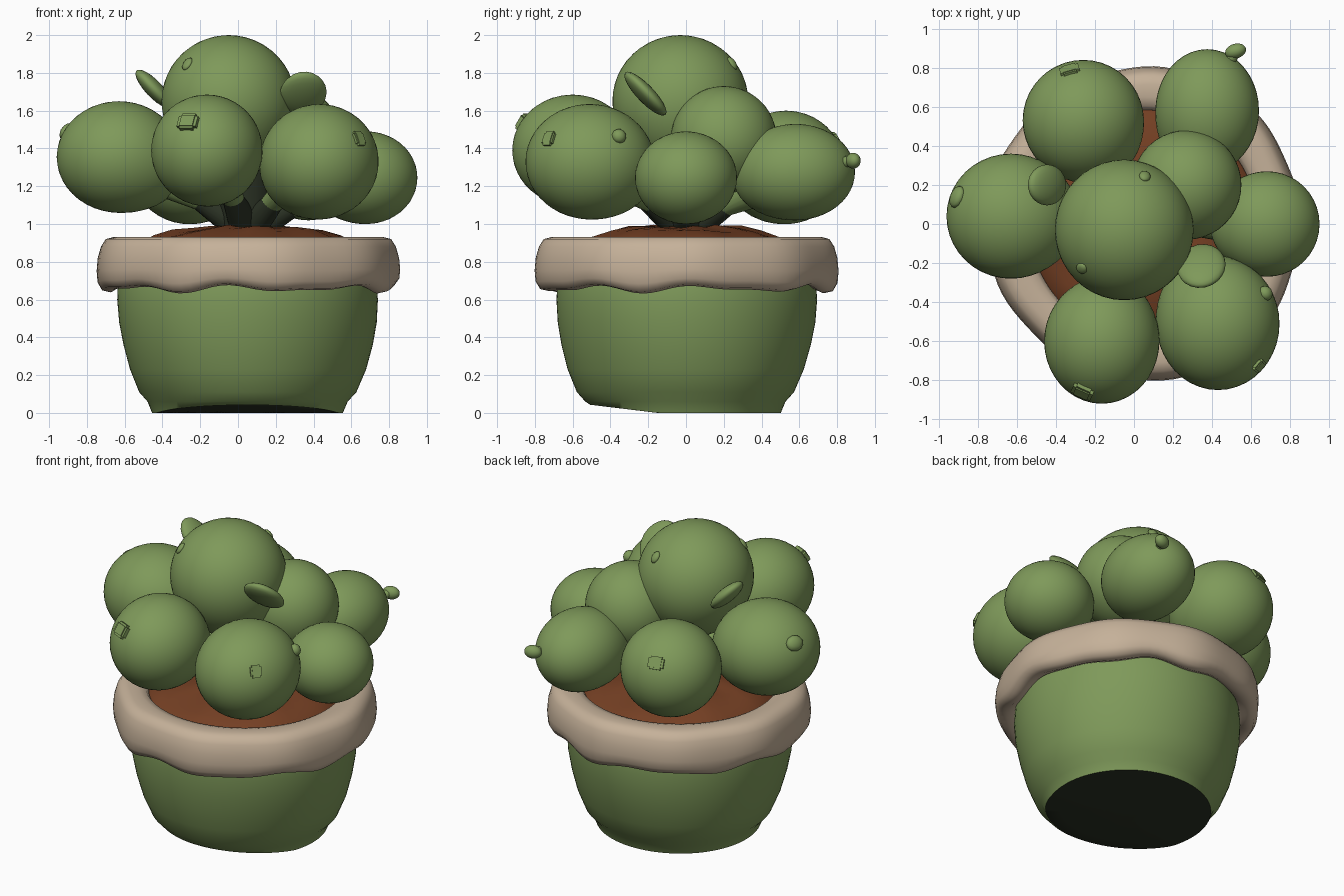
import bpy, bmesh, math, random
from mathutils import Vector, Matrix

if "Cube" in bpy.data.objects:
    bpy.data.objects.remove(bpy.data.objects["Cube"])

random.seed(4)
CX = 0.05  # the pot sits slightly right of the origin


def material(name, col):
    m = bpy.data.materials.new(name)
    m.diffuse_color = (*col, 1)
    m.use_nodes = True
    m.node_tree.nodes["Principled BSDF"].inputs["Base Color"].default_value = m.diffuse_color
    return m


GREEN = material("leaf green", (0.21, 0.32, 0.102))
BEIGE = material("beige rim", (0.56, 0.44, 0.32))
SOIL = material("brown soil", (0.175, 0.05, 0.017))
DARK = material("dark green black", (0.024, 0.032, 0.018))


def finish(name, bm, *mats, angle=50):
    bmesh.ops.recalc_face_normals(bm, faces=bm.faces)
    me = bpy.data.meshes.new(name)
    bm.to_mesh(me)
    bm.free()
    ob = bpy.data.objects.new(name, me)
    bpy.context.collection.objects.link(ob)
    for m in mats:
        me.materials.append(m)
    bpy.ops.object.select_all(action='DESELECT')
    ob.select_set(True)
    bpy.context.view_layer.objects.active = ob
    bpy.ops.object.shade_smooth_by_angle(angle=math.radians(angle))
    return ob


def lathe(profile, shape, seg=96, closed=False, dark_rows=0):
    """Revolve (r, z) points; shape(r, z, angle) bends each point."""
    bm = bmesh.new()
    rings = []
    for r, z in profile:
        ring = []
        for i in range(seg):
            a = 2 * math.pi * i / seg
            rr, zz = shape(r, z, a)
            ring.append(bm.verts.new((CX + rr * math.cos(a), rr * math.sin(a), zz)))
        rings.append(ring)
    n = len(rings)
    for j in range(n if closed else n - 1):
        a, b = rings[j], rings[(j + 1) % n]
        for i in range(seg):
            k = (i + 1) % seg
            f = bm.faces.new((a[i], a[k], b[k], b[i]))
            f.material_index = 1 if j < dark_rows else 0
    return bm, rings


# Pot body with a dark underside that lifts a little at the front
def pot_shape(r, z, a):
    if z < 0.02:
        z += 0.045 * max(0, (-r * math.sin(a) - 0.15) / 0.37)
    wob = 1 + 0.006 * math.sin(3 * a + 5 * z)
    return r * wob, z


bm, rings = lathe([(0.15, 0), (0.30, 0), (0.42, 0), (0.505, 0), (0.53, 0.025 + 0.035),
                   (0.575, 0.11), (0.625, 0.23), (0.66, 0.36), (0.682, 0.48),
                   (0.69, 0.60), (0.685, 0.68), (0.66, 0.80)], pot_shape, dark_rows=3)
f = bm.faces.new(rings[0])
f.material_index = 1
finish("pot_body", bm, GREEN, DARK)


# Rolled rim with a wavy lower edge
def rim_shape(r, z, a):
    low = max(0, (0.80 - z) / 0.15)
    wave = 0.6 * math.sin(7 * a + 0.6) + 0.4 * math.sin(11 * a + 2)
    z += low * (0.014 + 0.022 * wave)
    if r > 0.7:
        r += 0.007 * math.sin(9 * a + 1)
    return r, z


bm, _ = lathe([(0.58, 0.84), (0.585, 0.89), (0.605, 0.92), (0.65, 0.932), (0.71, 0.932),
               (0.755, 0.92), (0.78, 0.88), (0.797, 0.82), (0.803, 0.75), (0.798, 0.69),
               (0.775, 0.65), (0.73, 0.64), (0.69, 0.66), (0.66, 0.70), (0.64, 0.78)],
              rim_shape, closed=True)
finish("pot_rim", bm, BEIGE)


# Domed, uneven soil
def soil_shape(r, z, a):
    lump = math.sin(3 * a + 9 * r) * math.sin(5 * a - 7 * r + 1)
    return r, z + (0.012 * lump + random.uniform(-0.003, 0.003)) * min(1, r * 4)


bm, rings = lathe([(0.60, 0.86), (0.57, 0.895), (0.50, 0.93), (0.40, 0.962), (0.30, 0.978),
                   (0.20, 0.985), (0.10, 0.985), (0.03, 0.985)], soil_shape, seg=48)
bm.faces.new(rings[-1])
finish("soil", bm, SOIL)

# Bulbs: centre and radii
ROOT = Vector((0.05, 0.0, 1.0))
BULBS = {
    "top_bulb": ((-0.05, -0.03, 1.65), (0.355, 0.36, 0.35)),
    "left_bulb": ((-0.63, 0.04, 1.355), (0.33, 0.32, 0.295)),
    "front_left_bulb": ((-0.165, -0.60, 1.39), (0.295, 0.32, 0.295)),
    "front_right_bulb": ((0.43, -0.51, 1.33), (0.315, 0.34, 0.305)),
    "right_bulb": ((0.68, 0.0, 1.245), (0.27, 0.27, 0.245)),
    "inner_back_bulb": ((0.27, 0.20, 1.45), (0.28, 0.28, 0.28)),
    "back_right_bulb": ((0.375, 0.58, 1.275), (0.265, 0.315, 0.255)),
    "back_left_bulb": ((-0.26, 0.53, 1.30), (0.31, 0.31, 0.30)),
}


def cone(name, p, q, r1, r2, mat):
    p, q = Vector(p), Vector(q)
    d = q - p
    bm = bmesh.new()
    m = Matrix.Translation((p + q) / 2) @ d.to_track_quat('Z', 'Y').to_matrix().to_4x4()
    bmesh.ops.create_cone(bm, cap_ends=True, segments=20, radius1=r1, radius2=r2,
                          depth=d.length, matrix=m)
    finish(name, bm, mat)


for name, (c, rad) in BULBS.items():
    c = Vector(c)
    inward = (ROOT - c).normalized()
    bm = bmesh.new()
    bmesh.ops.create_icosphere(bm, subdivisions=4, radius=1)
    for v in bm.verts:
        d = v.co.copy()
        # slightly pear shaped toward the stem
        s = 1 + 0.10 * max(0, d.dot(inward)) ** 4
        v.co = c + Vector(d[i] * rad[i] * s for i in range(3))
    finish(name, bm, GREEN)
    # neck joining the bulb to the trunk
    if name not in ("top_bulb", "inner_back_bulb"):
        cone(name.replace("bulb", "neck"), ROOT.lerp(c, 0.28), ROOT.lerp(c, 0.75),
             0.05, 0.10, GREEN)
        cone(name.replace("bulb", "branch"), (0.05, 0, 0.96), ROOT.lerp(c, 0.42),
             0.09, 0.05, DARK)

# Central trunk
cone("trunk", (0.05, 0, 0.94), (0.04, 0, 1.4), 0.13, 0.18, DARK)


# Flat leaves on the top bulb
def leaf(name, centre, long_axis, side_axis, sizes):
    x = Vector(long_axis).normalized()
    n = x.cross(Vector(side_axis)).normalized()
    y = n.cross(x)
    bm = bmesh.new()
    bmesh.ops.create_icosphere(bm, subdivisions=3, radius=1)
    for v in bm.verts:
        p = v.co.copy()
        v.co = (Vector(centre) + x * p.x * sizes[0] + y * p.y * sizes[1] + n * p.z * sizes[2])
    finish(name, bm, GREEN)


leaf("left_leaf", (-0.445, 0.20, 1.715), (-0.17, 0, 0.18), (0, 1, 0), (0.135, 0.105, 0.045))
leaf("right_leaf", (0.345, -0.215, 1.69), (0, -0.22, 0.23), (1, 0, 0.15), (0.155, 0.125, 0.045))


# Small raised buds on the bulb surfaces
def bud(name, bulb, toward, w, h, t, square=False):
    c, rad = BULBS[bulb]
    c = Vector(c)
    d = Vector(toward) - c
    k = math.sqrt(sum((d[i] / rad[i]) ** 2 for i in range(3)))
    p = c + d / k
    n = Vector(d[i] / rad[i] ** 2 for i in range(3)).normalized()
    m = Matrix.Translation(p) @ n.to_track_quat('Z', 'Y').to_matrix().to_4x4()
    bm = bmesh.new()
    if square:
        bmesh.ops.create_cube(bm, size=2)
        bmesh.ops.bevel(bm, geom=bm.edges[:], offset=0.3, segments=2, affect='EDGES')
    else:
        bmesh.ops.create_icosphere(bm, subdivisions=2, radius=1)
    bm.transform(m @ Matrix.Diagonal((w, h, t, 1)))
    finish(name, bm, GREEN)


bud("front_left_bud", "front_left_bulb", (-0.265, -0.86, 1.54), 0.055, 0.045, 0.022, True)
bud("front_right_bud_a", "front_right_bulb", (0.665, -0.36, 1.46), 0.04, 0.04, 0.035)
bud("front_right_bud_b", "front_right_bulb", (0.655, -0.74, 1.46), 0.035, 0.04, 0.015, True)
bud("left_bud", "left_bulb", (-0.91, 0.14, 1.49), 0.06, 0.05, 0.03)
bud("back_left_bud", "back_left_bulb", (-0.33, 0.79, 1.45), 0.05, 0.04, 0.012, True)
bud("top_bud_front", "top_bulb", (-0.26, -0.22, 1.84), 0.03, 0.04, 0.015)
bud("top_bud_back", "top_bulb", (0.05, 0.23, 1.84), 0.03, 0.04, 0.018)
bud("back_right_bud_stalk", "back_right_bulb", (0.50, 0.85, 1.33), 0.03, 0.03, 0.06)
leaf("back_right_bud", (0.52, 0.885, 1.335), (1, 0.3, 0), (0, 0, 1), (0.055, 0.042, 0.038))
